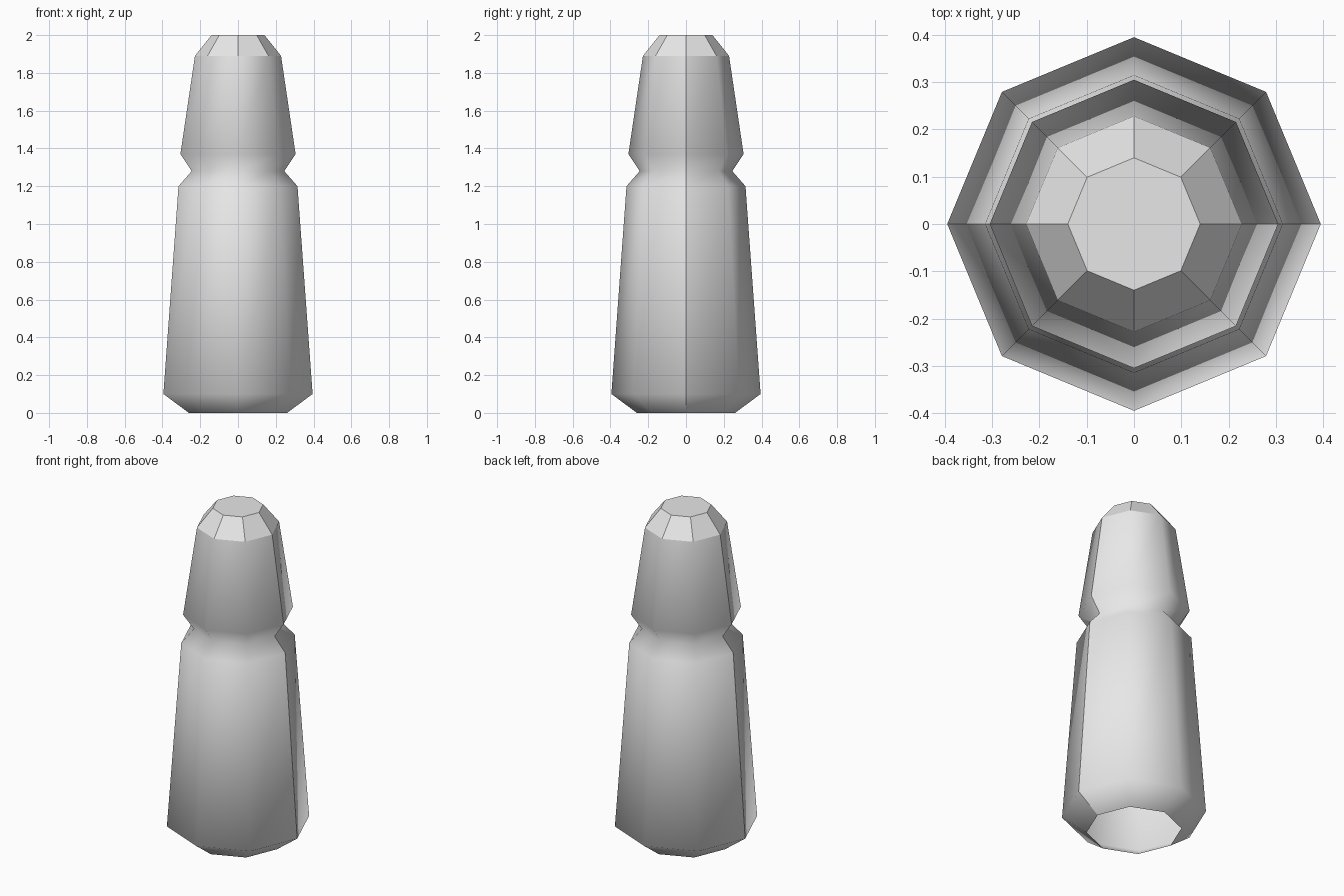
import bpy, bmesh, math

cube = bpy.data.objects.get("Cube")
if cube:
    bpy.data.objects.remove(cube, do_unlink=True)

SIDES = 8
# Radius and height of each ring, from the open foot to the capped tip
PROFILE = [(0.26, 0), (0.395, 0.1), (0.315, 1.2), (0.245, 1.28),
           (0.305, 1.37), (0.228, 1.89), (0.14, 2)]

grey = bpy.data.materials.new("plain grey")
grey.use_nodes = True
colour = (0.8, 0.8, 0.8, 1)
grey.diffuse_color = colour
grey.node_tree.nodes["Principled BSDF"].inputs["Base Color"].default_value = colour


def ring(bm, radius, z):
    angles = [math.tau * i / SIDES for i in range(SIDES)]
    return [bm.verts.new((radius * math.cos(a), radius * math.sin(a), z)) for a in angles]


# Turned eight-sided body, soft walls below a flat faceted tip
bm = bmesh.new()
rings = [ring(bm, r, z) for r, z in PROFILE]
for level, (low, high) in enumerate(zip(rings, rings[1:])):
    for i in range(SIDES):
        j = (i + 1) % SIDES
        face = bm.faces.new((low[i], low[j], high[j], high[i]))
        face.smooth = level < len(rings) - 2

# Flat cap on the tip
bm.faces.new(rings[-1])

# Hard seams down both sides and hard edges around the tip
for edge in bm.edges:
    on_seam = all(abs(v.co.y) < 0.001 for v in edge.verts)
    on_tip = all(v.co.z > 1.88 for v in edge.verts)
    if on_seam or on_tip:
        edge.smooth = False

mesh = bpy.data.meshes.new("tapered_body")
bm.to_mesh(mesh)
bm.free()
mesh.materials.append(grey)
body = bpy.data.objects.new("tapered_body", mesh)
bpy.context.collection.objects.link(body)
